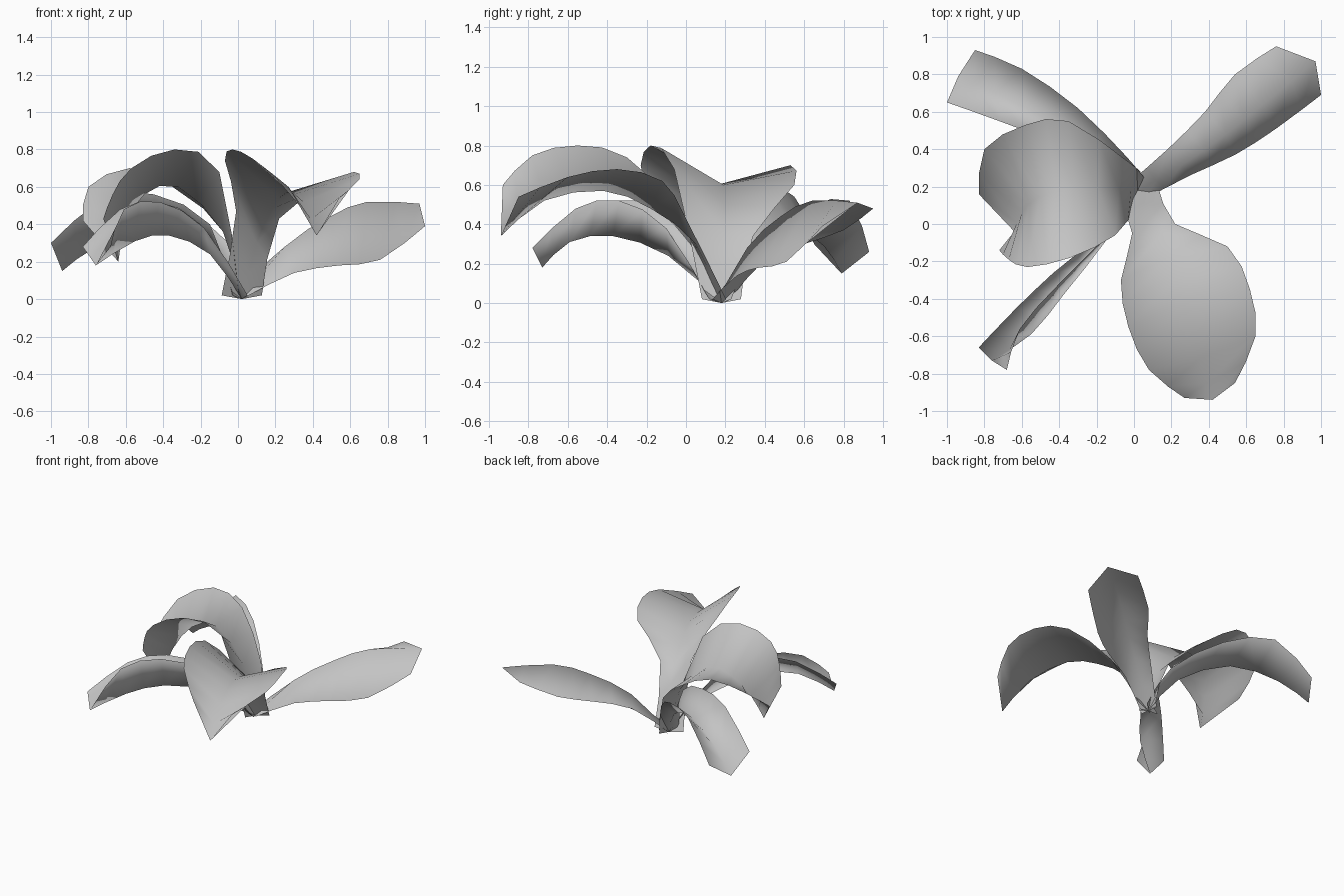
import bpy
import bmesh
from mathutils import Vector

STEPS = 2                      # rows between two control points of a rail
ROOT = Vector((.02, .18, 0))   # common point from which all leaves spring

cube = bpy.data.objects.get("Cube")
if cube:
    bpy.data.objects.remove(cube, do_unlink=True)


def make_material(name, color):
    material = bpy.data.materials.new(name)
    material.use_nodes = True
    material.diffuse_color = color
    shader = material.node_tree.nodes["Principled BSDF"]
    shader.inputs["Base Color"].default_value = color
    shader.inputs["Roughness"].default_value = .8
    return material


def smooth_rail(points):
    """Pass a smooth curve through the control points of one rail."""
    padded = [points[0], *points, points[-1]]
    result = []
    for before, start, end, after in zip(padded, padded[1:], padded[2:], padded[3:]):
        for step in range(STEPS):
            t = step / STEPS
            linear = (end - before) * t
            square = (before * 2 - start * 5 + end * 4 - after) * t ** 2
            cubic = (start * 3 - before - end * 3 + after) * t ** 3
            result.append(start + (linear + square + cubic) / 2)
    result.append(points[-1])
    return result


def make_leaf(name, base_width, left, midrib, right):
    """Loft a folded leaf blade over its left edge, midrib and right edge."""
    left, midrib, right = ([Vector(p) for p in rail] for rail in (left, midrib, right))
    # Spread the foot of the leaf across its own heading
    side = left[0] - right[0]
    side.z = 0
    side = side.normalized() * base_width
    lift = Vector((0, 0, .02))
    feet = (ROOT + side + lift, ROOT, ROOT - side + lift)
    rails = [smooth_rail([foot, *rail]) for foot, rail in zip(feet, (left, midrib, right))]

    bm = bmesh.new()
    grid = [[bm.verts.new(point) for point in rail] for rail in rails]
    for first, second in zip(grid, grid[1:]):
        for row in range(len(first) - 1):
            face = bm.faces.new((first[row], second[row], second[row + 1], first[row + 1]))
            face.smooth = True
    bmesh.ops.recalc_face_normals(bm, faces=bm.faces)
    # Turn the blade so that its faces look upwards
    if sum(face.normal.z * face.calc_area() for face in bm.faces) < 0:
        bmesh.ops.reverse_faces(bm, faces=bm.faces)
    mesh = bpy.data.meshes.new(name)
    bm.to_mesh(mesh)
    bm.free()
    mesh.materials.append(leaf_gray)
    leaf = bpy.data.objects.new(name, mesh)
    bpy.context.collection.objects.link(leaf)
    return leaf


leaf_gray = make_material("leaf gray", (.55, .55, .55, 1))

# Broad front leaf, raised edges and a drooping tip
make_leaf(
    "front_leaf", .11,
    left=[(.22, 0, .43), (.5, -.12, .62), (.62, -.35, .68), (.65, -.6, .64), (.54, -.85, .54)],
    midrib=[(.1, .05, .3), (.18, -.18, .48), (.26, -.42, .57), (.35, -.72, .52), (.42, -.94, .34)],
    right=[(-.01, -.05, .47), (-.07, -.3, .74), (-.03, -.55, .8), (.08, -.78, .75), (.27, -.93, .6)],
)

# Broad leaf arching to the right, tip curled under
make_leaf(
    "right_leaf", .1,
    left=[(-.1, -.06, .68), (-.34, -.18, .8), (-.57, -.23, .7), (-.67, -.19, .56), (-.72, -.14, .43)],
    midrib=[(-.08, .19, .36), (-.32, .19, .6), (-.5, .15, .56), (-.6, .06, .4), (-.64, -.04, .2)],
    right=[(-.04, .34, .34), (-.35, .55, .6), (-.58, .53, .7), (-.8, .4, .6), (-.83, .16, .42)],
)

# Narrow leaf to the back right
make_leaf(
    "back_right_leaf", .07,
    left=[(-.15, .25, .4), (-.45, .44, .56), (-.72, .55, .54), (-1, .65, .3)],
    midrib=[(-.13, .33, .24), (-.43, .54, .37), (-.74, .7, .29), (-.94, .79, .15)],
    right=[(-.04, .36, .29), (-.3, .62, .48), (-.6, .83, .52), (-.85, .93, .26)],
)

# Tightly folded leaf to the front right, near edge rolled inwards
make_leaf(
    "front_right_leaf", .07,
    left=[(-.18, -.1, .38), (-.42, -.34, .52), (-.61, -.56, .48), (-.68, -.78, .28)],
    midrib=[(-.15, -.09, .24), (-.37, -.37, .34), (-.55, -.59, .31), (-.76, -.73, .18)],
    right=[(-.2, -.06, .4), (-.43, -.26, .52), (-.63, -.45, .48), (-.83, -.66, .28)],
)

# Leaf to the back left, with its midrib on top
make_leaf(
    "back_left_leaf", .06,
    left=[(.3, .26, .14), (.54, .37, .18), (.76, .51, .21), (1, .69, .39)],
    midrib=[(.25, .31, .28), (.49, .48, .44), (.69, .64, .52), (.97, .87, .51)],
    right=[(.18, .4, .22), (.38, .6, .3), (.54, .8, .37), (.76, .95, .48)],
)
